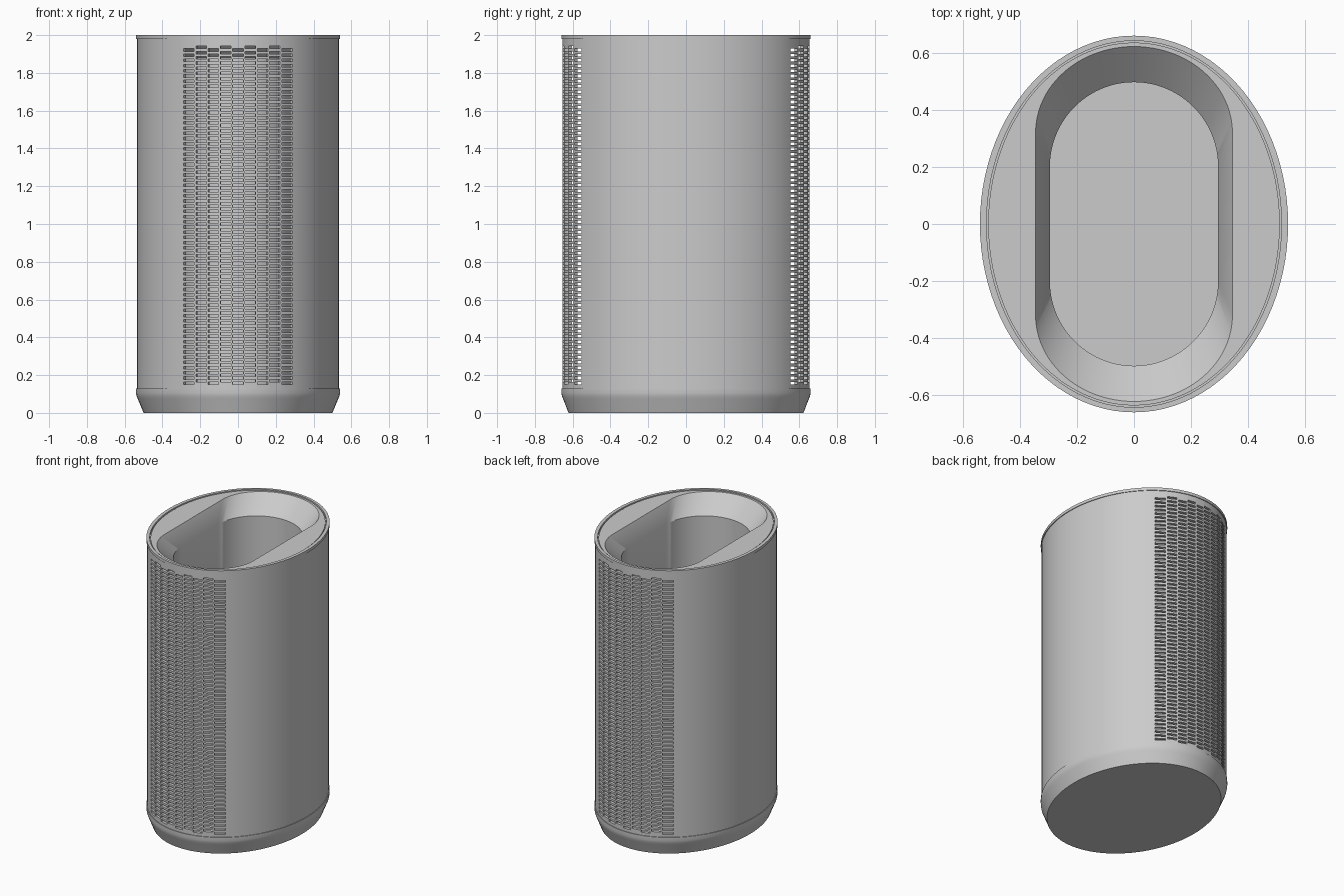
import bpy, bmesh, math

cube = bpy.data.objects.get("Cube")
if cube:
    bpy.data.objects.remove(cube, do_unlink=True)

grey = bpy.data.materials.new("plain_grey")
grey.use_nodes = True
colour = (0.6, 0.6, 0.6, 1)
grey.diffuse_color = colour
grey.node_tree.nodes["Principled BSDF"].inputs["Base Color"].default_value = colour


def finish(name, bm, thickness=0, angle=30):
    """Turn a bmesh into a smooth-shaded object, optionally with wall thickness."""
    bmesh.ops.remove_doubles(bm, verts=bm.verts, dist=0.0002)
    mesh = bpy.data.meshes.new(name)
    bm.to_mesh(mesh)
    bm.free()
    mesh.materials.append(grey)
    obj = bpy.data.objects.new(name, mesh)
    bpy.context.collection.objects.link(obj)
    bpy.ops.object.select_all(action="DESELECT")
    obj.select_set(True)
    bpy.context.view_layer.objects.active = obj
    if thickness:
        wall = obj.modifiers.new("wall", "SOLIDIFY")
        wall.thickness = thickness
        wall.offset = -1
        bpy.ops.object.modifier_apply(modifier=wall.name)
    bpy.ops.object.shade_smooth_by_angle(angle=math.radians(angle))
    return obj


def outline(a, b, z, straight=0, half=48):
    """Ellipse, or two half ellipses joined by straight sides."""
    points = []
    for side in (1, -1):
        for i in range(half + 1):
            t = math.pi * i / half
            points.append((side * a * math.cos(t),
                           side * (straight + (b - straight) * math.sin(t)), z))
    return points


def loft(name, sections, cap_start=False, cap_end=False, angle=30):
    bm = bmesh.new()
    rings = [[bm.verts.new(p) for p in outline(*s)] for s in sections]
    n = len(rings[0])
    for low, high in zip(rings, rings[1:]):
        for i in range(n):
            j = (i + 1) % n
            bm.faces.new((low[i], low[j], high[j], high[i]))
    if cap_start:
        bm.faces.new(rings[0][::-1])
    if cap_end:
        bm.faces.new(rings[-1])
    return finish(name, bm, angle=angle)


# Base with a flared foot
loft("base", [(0.50, 0.622, 0), (0.531, 0.651, 0.075), (0.537, 0.657, 0.09),
              (0.54, 0.66, 0.105), (0.54, 0.66, 0.13), (0.515, 0.635, 0.13)],
     cap_start=True, cap_end=True)

# Top ring, groove, flat lid, sloping mouth, inner liner and its floor
loft("lid_and_liner", [
    (0.515, 0.635, 1.98), (0.54, 0.66, 1.98), (0.54, 0.66, 2.0),
    (0.517, 0.642, 2.0), (0.517, 0.642, 1.985), (0.511, 0.636, 1.985),
    (0.511, 0.636, 1.995), (0.345, 0.622, 1.995, 0.32),
    (0.295, 0.497, 1.88, 0.2), (0.295, 0.497, 0.15, 0.2)], cap_end=True)

# Outer shell: grid around an ellipse, with staggered slots left open front and back
A, B = 0.535, 0.655
COLUMNS, PITCH, SLOT = 9, 0.065, 0.028
SIDE_STEPS, ROWS = 32, 130
BOTTOM, TOP = 0.15, 1.942

edges = [(k - COLUMNS // 2) * PITCH + s for k in range(COLUMNS) for s in (-SLOT, SLOT)]
front = [-math.acos(x / A) for x in edges]
start = front[-1]
side = [start - 2 * start * i / SIDE_STEPS for i in range(1, SIDE_STEPS)]
half_turn = front + side
angles = half_turn + [t + math.pi for t in half_turn]
levels = [0.13] + [BOTTOM + (TOP - BOTTOM) * i / ROWS for i in range(ROWS + 1)] + [1.98]

bm = bmesh.new()
grid = [[bm.verts.new((A * math.cos(t), B * math.sin(t), z)) for t in angles] for z in levels]
count = len(angles)
for row in range(len(levels) - 1):
    for i in range(count):
        local = i % len(half_turn)
        column = local // 2
        in_slot = local % 2 == 0 and column < COLUMNS
        if in_slot and 0 < row <= ROWS and (row - 1) % 2 == column % 2:
            continue
        j = (i + 1) % count
        bm.faces.new((grid[row][i], grid[row][j], grid[row + 1][j], grid[row + 1][i]))
finish("slotted_shell", bm, thickness=0.02)
